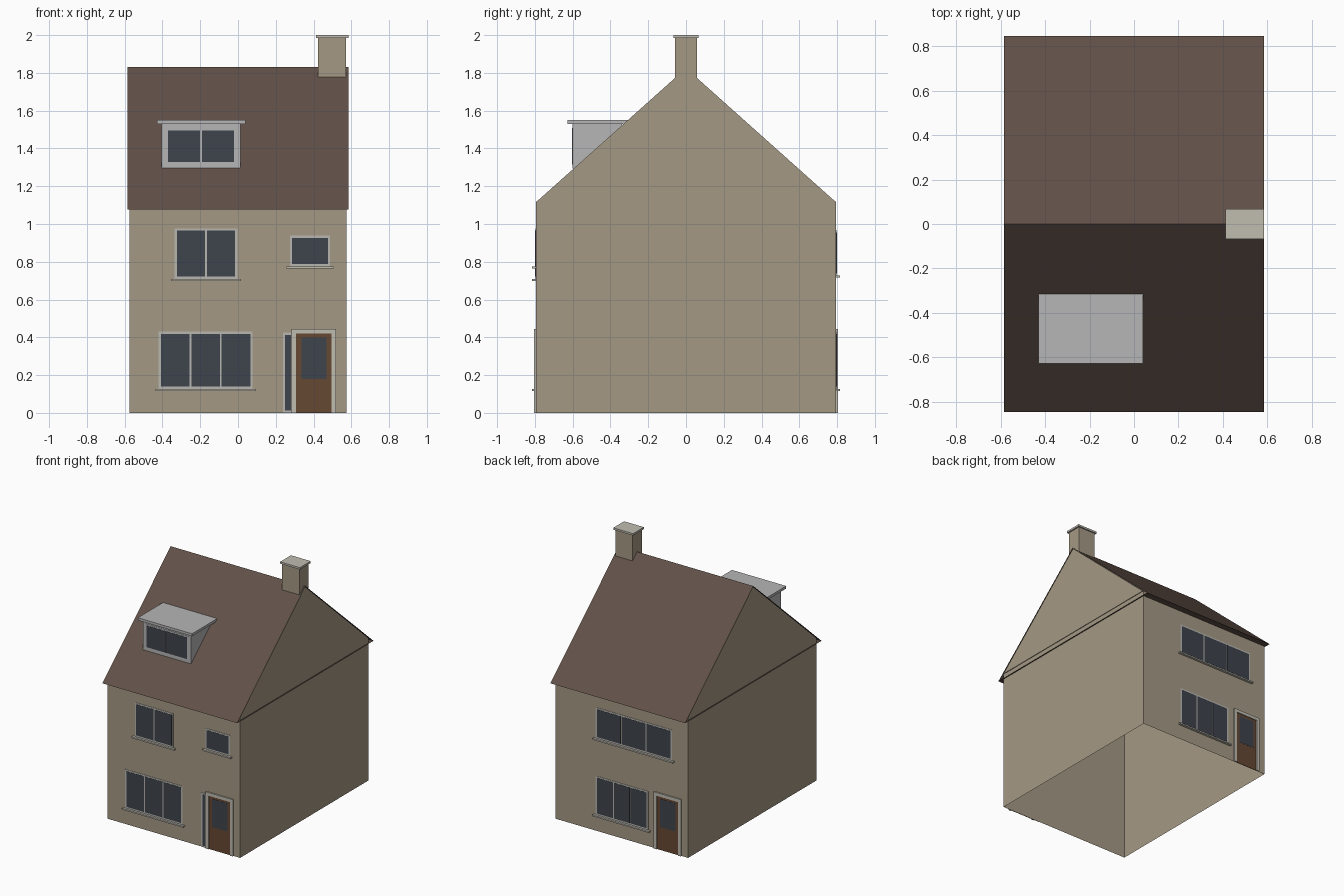
import bpy, bmesh

if "Cube" in bpy.data.objects:
    bpy.data.objects.remove(bpy.data.objects["Cube"])

def material(name, r, g, b):
    m = bpy.data.materials.new(name)
    m.diffuse_color = [((c / 255 + 0.055) / 1.055) ** 2.4 for c in (r, g, b)] + [1]
    m.use_nodes = True
    m.node_tree.nodes["Principled BSDF"].inputs["Base Color"].default_value = m.diffuse_color
    return m

WALL = material("render_wall", 165, 153, 133)
ROOF = material("roof_tile", 97, 81, 72)
GLASS = material("dark_glass", 62, 68, 76)
FRAME = material("frame", 184, 182, 176)
STONE = material("stone_trim", 192, 188, 176)
DOOR = material("brown_door", 102, 72, 52)
GREY = material("dormer_grey", 182, 182, 182)

def finish(name, bm, mat):
    bmesh.ops.recalc_face_normals(bm, faces=bm.faces)
    me = bpy.data.meshes.new(name)
    bm.to_mesh(me)
    bm.free()
    me.materials.append(mat)
    ob = bpy.data.objects.new(name, me)
    bpy.context.collection.objects.link(ob)
    return ob

def prism(name, profile, x0, x1, mat, caps=True):
    """Extrude a (y, z) profile along x."""
    bm = bmesh.new()
    a = [bm.verts.new((x0, y, z)) for y, z in profile]
    b = [bm.verts.new((x1, y, z)) for y, z in profile]
    n = len(profile)
    for i in range(n):
        j = (i + 1) % n
        bm.faces.new((a[i], a[j], b[j], b[i]))
    if caps:
        bm.faces.new(a)
        bm.faces.new(b)
    return finish(name, bm, mat)

def box(name, x0, x1, y0, y1, z0, z1, mat):
    return prism(name, [(y0, z0), (y1, z0), (y1, z1), (y0, z1)], x0, x1, mat)

WY = 0.795  # wall half depth

def slab(name, side, x0, x1, z0, z1, depth, mat, base=WY):
    """Thin panel on the front (side -1) or back (side 1)."""
    y0, y1 = sorted((side * (base + 0.0003), side * (base + depth)))
    return box(name, x0, x1, y0, y1, z0, z1, mat)

def window(name, side, x0, x1, z0, z1, panes, sill=True, base=WY, rim=0.012, bar=0.009, mat=FRAME):
    slab(name + "_frame", side, x0, x1, z0, z1, 0.003, mat, base)
    w = (x1 - x0 - 2 * rim - (panes - 1) * bar) / panes
    for i in range(panes):
        gx = x0 + rim + i * (w + bar)
        slab(f"{name}_pane_{i + 1}", side, gx, gx + w, z0 + rim, z1 - rim, 0.0045, GLASS, base)
    if sill:
        slab(name + "_sill", side, x0 - 0.018, x1 + 0.018, z0 - 0.011, z0, 0.02, STONE, base)

def door(name, side):
    s = -side  # back door is mirrored in x
    def part(n, x0, x1, z0, z1, d, mat):
        a, b = sorted((s * x0, s * x1))
        slab(f"{name}_{n}", side, a, b, z0, z1, d, mat)
    part("leaf", 0.308, 0.495, 0, 0.42, 0.004, DOOR)
    part("glass", 0.336, 0.469, 0.18, 0.40, 0.0055, GLASS)
    part("jamb_inner", 0.283, 0.308, 0, 0.445, 0.011, STONE)
    part("jamb_outer", 0.495, 0.519, 0, 0.445, 0.011, STONE)
    part("lintel", 0.308, 0.495, 0.42, 0.445, 0.011, STONE)

# Walls: an open shell without floor or lid
bm = bmesh.new()
bmesh.ops.create_cube(bm, size=1)
for v in bm.verts:
    v.co = (v.co.x * 1.15, v.co.y * 2 * WY, (v.co.z + 0.5) * 1.12)
bmesh.ops.delete(bm, geom=[f for f in bm.faces if abs(f.normal.z) > 0.5], context='FACES')
finish("walls", bm, WALL)

# Gables and roof sheets with flat soffit
prism("gables", [(-0.789, 1.12), (0.789, 1.12), (0, 1.825)], -0.58, 0.58, WALL)
prism("roof", [(-0.845, 1.078), (0.845, 1.078), (0, 1.83)], -0.584, 0.584, ROOF, caps=False)

# Chimney
box("chimney_stack", 0.423, 0.573, -0.057, 0.057, 1.72, 1.985, WALL)
box("chimney_cap", 0.412, 0.584, -0.067, 0.067, 1.985, 2.0, STONE)

# Dormer
box("dormer_body", -0.405, 0.013, -0.60, -0.34, 1.295, 1.53, GREY)
box("dormer_roof", -0.43, 0.04, -0.627, -0.31, 1.53, 1.55, GREY)
window("dormer_window", -1, -0.382, -0.009, 1.315, 1.508, 2, sill=False, base=0.60, mat=GREY)

# Front windows, door and side light
window("front_lower_window", -1, -0.42, 0.077, 0.127, 0.43, 3)
window("front_upper_window", -1, -0.336, -0.003, 0.71, 0.977, 2)
window("front_small_window", -1, 0.275, 0.488, 0.775, 0.938, 1)
door("front_door", -1)
window("side_light", -1, 0.238, 0.292, 0, 0.425, 1, sill=False)

# Back windows and door
window("back_lower_window", 1, -0.23, 0.225, 0.127, 0.43, 3)
window("back_upper_window", 1, -0.437, 0.225, 0.727, 0.967, 3)
door("back_door", 1)
